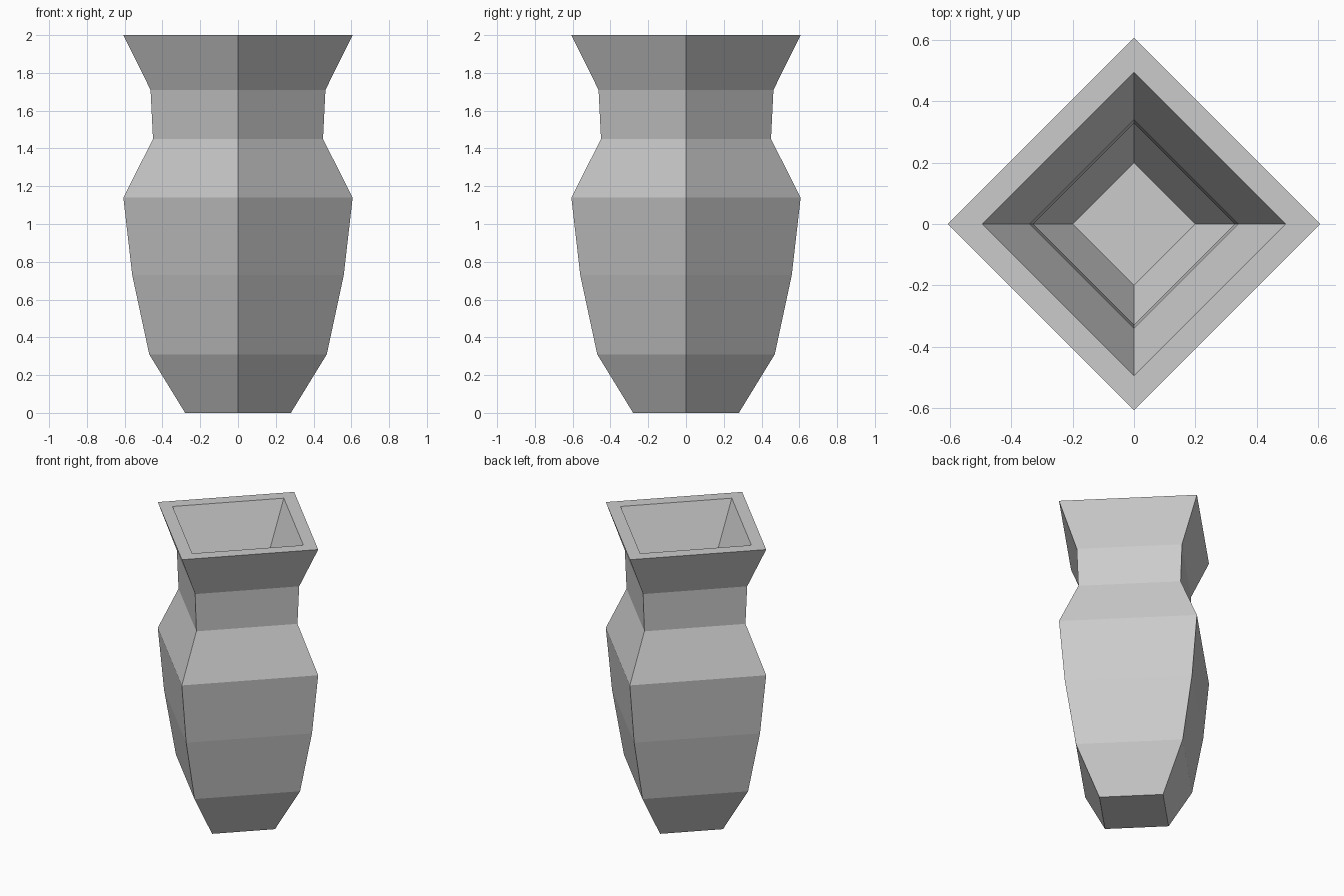
import bpy
import bmesh
from math import cos, sin, pi

cube = bpy.data.objects.get("Cube")
if cube:
    bpy.data.objects.remove(cube, do_unlink=True)

SIDES = 4

# Plain grey clay
clay = bpy.data.materials.new("grey_clay")
clay.use_nodes = True
grey = (0.6, 0.6, 0.6, 1.0)
clay.diffuse_color = grey
clay.node_tree.nodes["Principled BSDF"].inputs["Base Color"].default_value = grey

# Profile as (corner radius, height): outside upwards, then inside downwards
outside = [(0.28, 0), (0.47, 0.31), (0.56, 0.73), (0.607, 1.14),
           (0.45, 1.45), (0.463, 1.71), (0.607, 2)]
inside = [(0.495, 2), (0.34, 1.7), (0.328, 1.43), (0.485, 1.12),
          (0.44, 0.74), (0.36, 0.36), (0.2, 0.09)]


def lathe(name, profile, material):
    """Turn a profile into a faceted solid, capped at both ends."""
    bm = bmesh.new()
    rings = [[bm.verts.new((r * cos(2 * pi * i / SIDES), r * sin(2 * pi * i / SIDES), z))
              for i in range(SIDES)] for r, z in profile]
    for low, high in zip(rings, rings[1:]):
        for i in range(SIDES):
            j = (i + 1) % SIDES
            bm.faces.new((low[i], low[j], high[j], high[i]))
    bm.faces.new(rings[0][::-1])
    bm.faces.new(rings[-1])
    bmesh.ops.recalc_face_normals(bm, faces=bm.faces)
    mesh = bpy.data.meshes.new(name)
    bm.to_mesh(mesh)
    bm.free()
    mesh.materials.append(material)
    obj = bpy.data.objects.new(name, mesh)
    bpy.context.collection.objects.link(obj)
    return obj


# Hollow four-sided vase
lathe("vase", outside + inside, clay)
